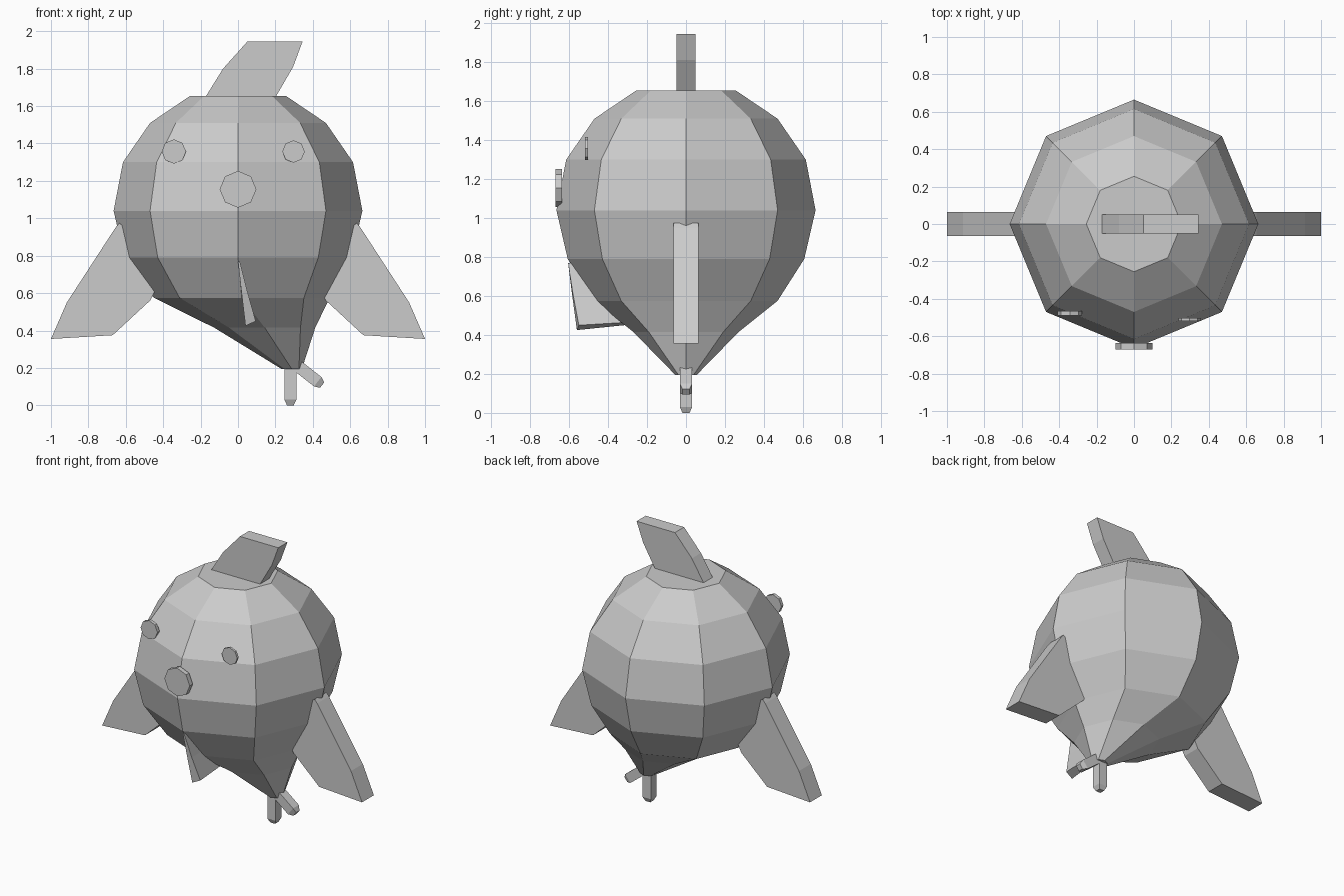
import bpy, bmesh
from math import sin, cos, pi, radians
from mathutils import Vector, Matrix

if "Cube" in bpy.data.objects:
    bpy.data.objects.remove(bpy.data.objects["Cube"])


def make(name, bm):
    bmesh.ops.recalc_face_normals(bm, faces=bm.faces)
    me = bpy.data.meshes.new(name)
    bm.to_mesh(me)
    bm.free()
    ob = bpy.data.objects.new(name, me)
    bpy.context.collection.objects.link(ob)
    return ob


def loft(name, rings):
    """Skin a list of equal-length point loops and cap both ends."""
    bm = bmesh.new()
    loops = [[bm.verts.new(p) for p in r] for r in rings]
    n = len(loops[0])
    for a, b in zip(loops, loops[1:]):
        for i in range(n):
            j = (i + 1) % n
            bm.faces.new((a[i], a[j], b[j], b[i]))
    bm.faces.new(loops[0])
    bm.faces.new(loops[-1])
    return make(name, bm)


def fin(name, outline, half):
    """Flat plate: an x-z outline extruded along y."""
    return loft(name, [[(x, y, z) for x, z in outline] for y in (-half, half)])


def disc(name, x, z, r, y0, y1):
    return loft(name, [[(x + r * cos(i * pi / 4), y, z + r * sin(i * pi / 4))
                        for i in range(8)] for y in (y0, y1)])


# Eight-sided body whose lower end is pulled sideways: (z, centre x, radius)
sections = [(1.655, 0, .255), (1.51, 0, .47), (1.30, 0, .615), (1.04, 0, .665),
            (.79, 0, .607), (.575, .02, .47), (.415, .143, .27), (.195, .287, .055)]
loft("body", [[(cx + r * cos(i * pi / 4), r * sin(i * pi / 4), z) for i in range(8)]
              for z, cx, r in sections])

# Top fin
fin("top_fin", [(-.19, 1.62), (-.17, 1.655), (-.08, 1.80), (.05, 1.945),
                (.345, 1.945), (.295, 1.81), (.205, 1.655), (.18, 1.62)], .05)

# Mirrored side fins
side = [(.59, .94), (.635, .975), (.655, .95), (.915, .55), (1, .355),
        (.67, .375), (.47, .56), (.42, .66)]
for s, label in ((1, "right"), (-1, "left")):
    fin(label + "_side_fin", [(s * x, z) for x, z in side], .065)

# Small leaning front fin, thicker at the bottom
loft("front_fin", [
    [(.04, -.56, .425), (.095, -.55, .45), (.09, -.22, .47), (.045, -.22, .46)],
    [(.018, -.585, .61), (.05, -.58, .61), (.05, -.3, .61), (.018, -.3, .61)],
    [(0, -.605, .77), (.01, -.605, .77), (.01, -.4, .77), (0, -.4, .77)]])

# Face discs
disc("nose", 0, 1.155, .098, -.67, -.637)
disc("left_eye", -.343, 1.357, .065, -.488, -.465)
disc("right_eye", .297, 1.357, .06, -.518, -.502)


# Two short tails with tapered tips
def tail(name, start, length, angle):
    rings = []
    rot = Matrix.Rotation(radians(angle), 3, 'Y')
    for d, w in ((0, .032), (length - .03, .032), (length, .018)):
        rings.append([Vector(start) + rot @ Vector((sx * w, sy * w, -d))
                      for sx, sy in ((-1, -1), (1, -1), (1, 1), (-1, 1))])
    loft(name, rings)


tail("lower_tail", (.28, 0, .21), .21, 0)
tail("angled_tail", (.30, 0, .225), .19, -52)
